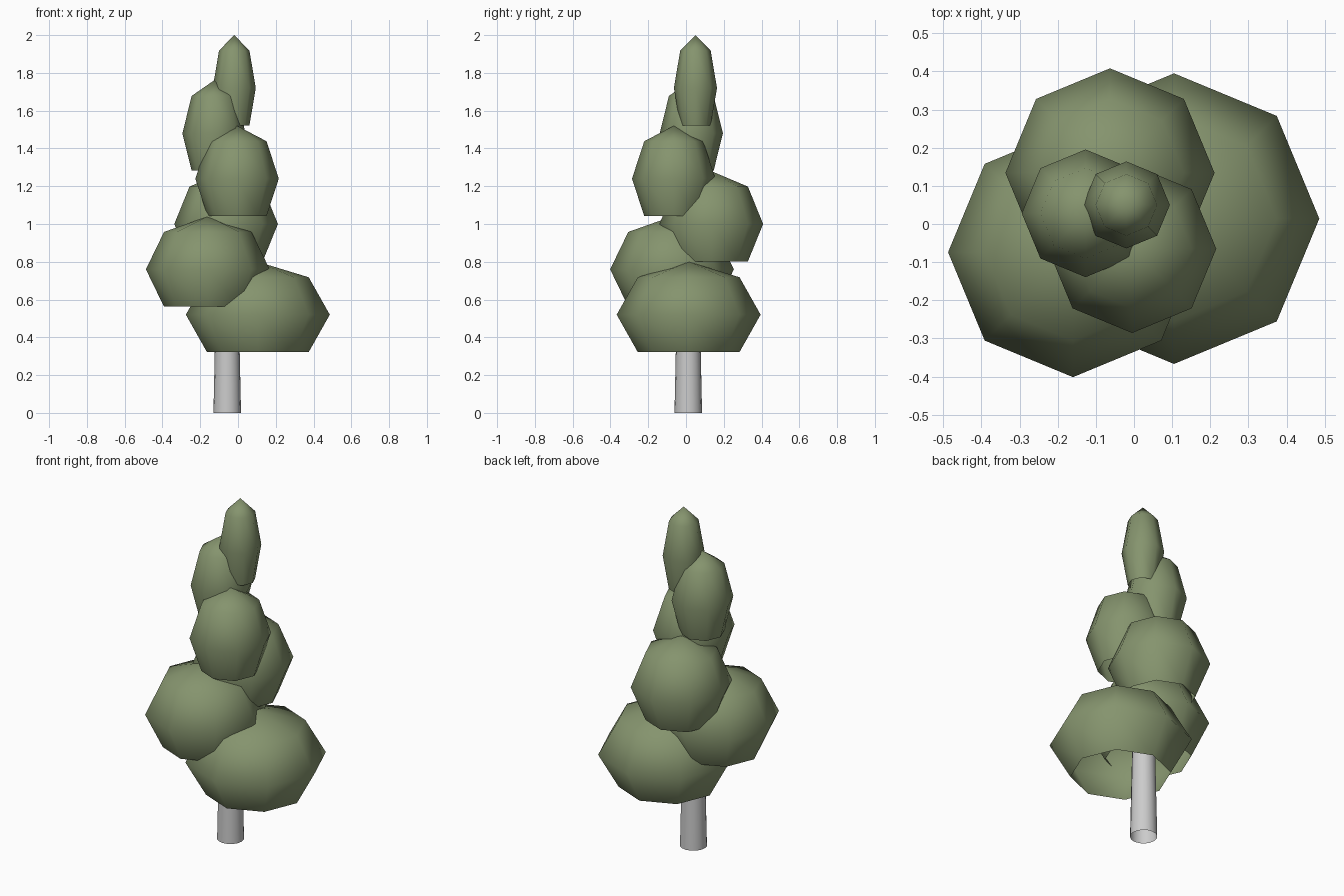
import bpy, bmesh
from mathutils import Matrix

if "Cube" in bpy.data.objects:
    bpy.data.objects.remove(bpy.data.objects["Cube"])

leaf = bpy.data.materials.new("foliage_green")
leaf.diffuse_color = (0.235, 0.295, 0.155, 1)
leaf.use_nodes = True
leaf.node_tree.nodes["Principled BSDF"].inputs["Base Color"].default_value = leaf.diffuse_color


def finish(bm, name, mat=None):
    for f in bm.faces:
        f.smooth = True
    me = bpy.data.meshes.new(name)
    bm.to_mesh(me)
    bm.free()
    if mat:
        me.materials.append(mat)
    ob = bpy.data.objects.new(name, me)
    bpy.context.collection.objects.link(ob)
    return ob


# Tapered trunk, open at both ends
bm = bmesh.new()
bmesh.ops.create_cone(bm, cap_ends=False, segments=16, radius1=0.073, radius2=0.058,
                      depth=0.7, matrix=Matrix.Translation((-0.057, 0.012, 0.35)))
finish(bm, "trunk")

# Six stacked foliage clumps: eight-sided spheres, each open underneath
centres = [(0.105, 0.014), (-0.16, -0.074), (-0.063, 0.134),
           (-0.005, -0.065), (-0.127, 0.028), (-0.02, 0.05)]
for i, (x, y) in enumerate(centres):
    r = 0.381 - 0.0534 * i
    bm = bmesh.new()
    bmesh.ops.create_uvsphere(bm, u_segments=8, v_segments=4, radius=1)
    low = min(bm.verts, key=lambda v: v.co.z)
    bmesh.ops.delete(bm, geom=[low], context='VERTS')
    bm.transform(Matrix.Translation((x, y, 0.52 + 0.24 * i)) @ Matrix.Diagonal((r, r, 0.28, 1)))
    finish(bm, f"foliage_clump_{i + 1}", leaf)
